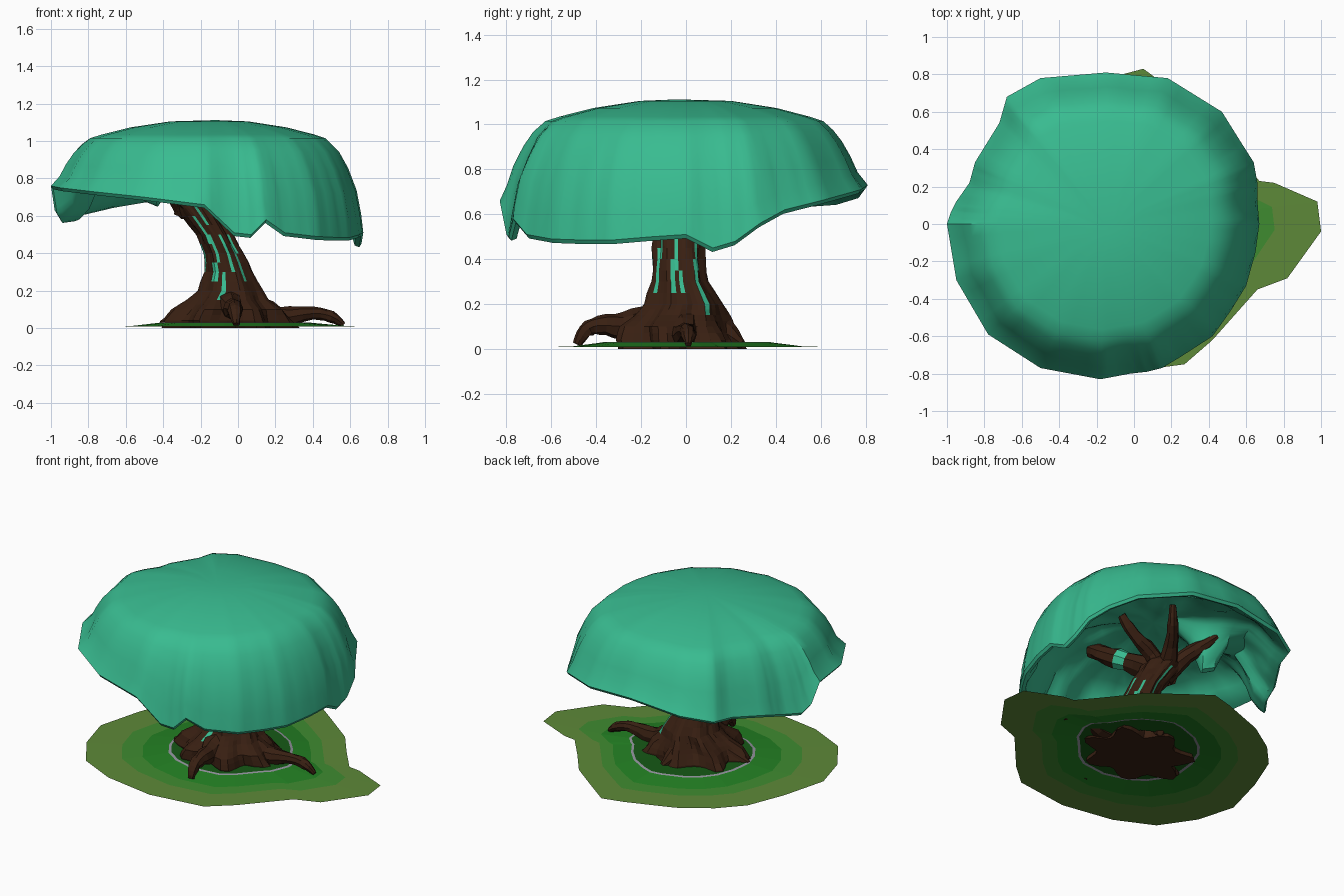
import bpy, bmesh, random
from math import sin, cos, pi, exp, hypot
from mathutils import Vector, noise

if "Cube" in bpy.data.objects:
    bpy.data.objects.remove(bpy.data.objects["Cube"])

random.seed(4)


def material(name, rgb):
    m = bpy.data.materials.new(name)
    m.diffuse_color = (*rgb, 1)
    m.use_nodes = True
    m.node_tree.nodes["Principled BSDF"].inputs["Base Color"].default_value = m.diffuse_color
    return m


TEAL = material("teal", (0.04, 0.50, 0.28))
BARK = material("bark", (0.04, 0.014, 0.006))
OLIVE = material("olive", (0.11, 0.25, 0.04))
GRASS = material("grass", (0.05, 0.26, 0.03))
BRIGHT = material("bright_grass", (0.017, 0.22, 0.017))
DEEP = material("deep_grass", (0.008, 0.10, 0.008))
STONE = material("stone", (0.3, 0.3, 0.35))


def loft(name, rings, mats, pick=lambda ring, seg: 0, smooth=None, up=False):
    """Skin a list of closed rings; a one-point ring becomes a pole."""
    bm = bmesh.new()
    vs = [[bm.verts.new(p) for p in r] for r in rings]
    for k in range(len(vs) - 1):
        a, b = vs[k], vs[k + 1]
        n = max(len(a), len(b))
        for i in range(n):
            j = (i + 1) % n
            if len(a) == 1:
                f = bm.faces.new((a[0], b[j], b[i]))
            elif len(b) == 1:
                f = bm.faces.new((a[i], a[j], b[0]))
            else:
                f = bm.faces.new((a[i], a[j], b[j], b[i]))
            f.material_index = pick(k, i)
    bmesh.ops.recalc_face_normals(bm, faces=bm.faces)
    if up:
        bm.normal_update()
        if sum(f.normal.z for f in bm.faces) < 0:
            bmesh.ops.reverse_faces(bm, faces=bm.faces)
    me = bpy.data.meshes.new(name)
    bm.to_mesh(me)
    bm.free()
    ob = bpy.data.objects.new(name, me)
    bpy.context.collection.objects.link(ob)
    for m in mats:
        me.materials.append(m)
    if smooth:
        bpy.ops.object.select_all(action='DESELECT')
        ob.select_set(True)
        bpy.context.view_layer.objects.active = ob
        bpy.ops.object.shade_smooth_by_angle(angle=smooth)
    return ob


def interp(table, x):
    if x <= table[0][0]:
        return table[0][1]
    for (x0, y0), (x1, y1) in zip(table, table[1:]):
        if x <= x1:
            return y0 + (y1 - y0) * (x - x0) / (x1 - x0)
    return table[-1][1]


def tube(name, path, radii, sides=8, teal_ring=None):
    """Knobbly tapering limb along a path of points."""
    pts, rads = [], []
    P = [Vector(p) for p in path]
    for k in range(len(P) - 1):
        p0, p3 = P[max(k - 1, 0)], P[min(k + 2, len(P) - 1)]
        for s in range(3):
            t = s / 3
            pts.append(0.5 * (2 * P[k] + (P[k + 1] - p0) * t
                       + (2 * p0 - 5 * P[k] + 4 * P[k + 1] - p3) * t * t
                       + (3 * P[k] - p0 - 3 * P[k + 1] + p3) * t ** 3))
            rads.append(radii[k] + (radii[k + 1] - radii[k]) * t)
    pts.append(P[-1])
    rads.append(radii[-1])
    rings = [[pts[0]]]
    side = (pts[1] - pts[0]).orthogonal()
    for k, p in enumerate(pts):
        d = (pts[min(k + 1, len(pts) - 1)] - pts[max(k - 1, 0)]).normalized()
        side = (side - d * side.dot(d)).normalized()
        other = d.cross(side)
        rings.append([p + (side * cos(a) + other * sin(a)) * rads[k] * random.uniform(0.85, 1.1)
                      for a in (2 * pi * i / sides for i in range(sides))])
    rings.append([pts[-1]])
    loft(name, rings, [BARK, TEAL], lambda k, i: int(k == teal_ring and i < 6))


# Canopy: uneven rim, outer dome above it and a crumpled lining inside
RIM = [(.67, 0, .51), (.66, .12, .45), (.66, .22, .48), (.64, .33, .56), (.57, .44, .62),
       (.47, .6, .66), (.18, .78, .71), (-.15, .81, .73), (-.5, .78, .69), (-.68, .68, .66),
       (-.72, .54, .65), (-.85, .33, .62), (-.88, .22, .59), (-.95, .12, .58), (-.98, .06, .63),
       (-1, 0, .76), (-.95, -.3, .75), (-.78, -.59, .73), (-.5, -.77, .70), (-.18, -.83, .66),
       (-.02, -.8, .51), (.07, -.79, .50), (.15, -.77, .58), (.25, -.71, .51), (.42, -.6, .49),
       (.52, -.46, .485), (.6, -.33, .485), (.65, -.15, .50)]
SIDE = [(.44, .995), (.6, .985), (.75, .95), (.85, .9), (.95, .835), (1.015, .755)]
rim = []
for a, b in zip(RIM, RIM[1:] + RIM[:1]):
    rim += [Vector(a).lerp(Vector(b), s / 4) for s in range(4)]
N = len(rim)
soft = [sum(rim[(i + d) % N].z for d in range(-7, 8)) / 15 for i in range(N)]
CX = -0.15


def at(p, f, z):
    return Vector((CX + (p.x - CX) * f, p.y * f, z))


def lining(p, f, z):
    v = at(p, f, z)
    v.z += 0.05 * noise.noise(v * 7)
    v.z -= 0.3 * exp(-((v.x + .45) ** 2 + (v.y - .15) ** 2) / .009)
    return v


rings = [[Vector((CX + .03, -.04, 1.112))]]
for f, z in ((.25, 1.105), (.5, 1.073), (.68, 1.035)):
    rings.append([at(p, f, z) for p in rim])
for t in (1, .86, .68, .45, .2):
    ring = []
    for i, p in enumerate(rim):
        f = interp(SIDE, soft[i] + (1.015 - soft[i]) * t)
        pleat = 0.006 * sin(i * 1.9) * (1 - t)
        ring.append(at(p, f + pleat, p.z + (1.015 - p.z) * t))
    rings.append(ring)
rings.append([p.copy() for p in rim])
rings.append([at(p, .985, p.z - .018) for p in rim])
rings.append([at(p, .955, p.z - .008) for p in rim])
for t, inset in ((.15, .07), (.4, .09), (.65, .11), (.85, .15)):
    ring = []
    for i, p in enumerate(rim):
        f = interp(SIDE, soft[i] + (.93 - soft[i]) * t)
        z = p.z + (.9 - p.z) * t
        fold = .05 * noise.noise(at(p, 1, z) * 7)
        ring.append(at(p, f - inset + fold, z))
    rings.append(ring)
for f, z in ((.6, .9), (.5, .92), (.4, .94), (.3, .95), (.15, .96)):
    rings.append([lining(p, f, z) for p in rim])
rings.append([Vector((CX, 0, .96))])
loft("canopy", rings, [TEAL], smooth=0.6)

# Trunk: leaning, flared and ribbed, with teal streaks (z, cx, cy, rx, ry)
LEVELS = [(0, -.05, -.03, .32, .26), (.04, -.06, -.04, .31, .26), (.1, -.05, -.05, .27, .24),
          (.15, -.05, -.03, .21, .2), (.2, -.04, -.015, .17, .17), (.3, -.05, -.03, .125, .125),
          (.4, -.075, -.035, .105, .113), (.5, -.12, -.035, .1, .113), (.6, -.185, -.03, .113, .12),
          (.68, -.24, -.02, .125, .125), (.77, -.29, -.02, .08, .09)]
SEGS = 44
# (segment, from z, to z)
STREAKS = [(37, .26, .42), (38, .38, .5), (42, .24, .36), (0, .24, .34), (43, .34, .52), (4, .16, .4),
           (5, .34, .5), (29, .27, .33), (28, .27, .33), (30, .36, .46), (31, .17, .27),
           (29, .46, .6), (34, .3, .5), (32, .55, .66), (16, .35, .55), (11, .42, .62), (23, .28, .42)]
levels = []
for a, b in zip(LEVELS, LEVELS[1:]):
    levels += [Vector(a).lerp(Vector(b), s / 2) for s in range(2)]
levels.append(Vector(LEVELS[-1]))
rings = [[(-.05, -.03, 0)]]
for z, cx, cy, rx, ry in levels:
    ring = []
    for i in range(SEGS):
        a = 2 * pi * i / SEGS
        rib = 0.05 + 0.12 * max(0, 1 - z / .22)
        m = 1 + rib * cos(7 * a + 1.2 + 3 * z) + .1 * noise.noise((cos(a) * 4, sin(a) * 4, z * 10))
        ring.append((cx + rx * m * cos(a), cy + ry * m * sin(a), z))
    rings.append(ring)
rings.append([(-.3, -.02, .79)])


def streak(k, i):
    if not 0 < k < len(levels):
        return 0
    z = levels[k - 1][0]
    return int(any(i == s and lo - .02 <= z < hi for s, lo, hi in STREAKS))


loft("trunk", rings, [BARK, TEAL], streak)

# Arching roots that reach past the flare
tube("right_root", [(.08, -.02, .12), (.22, -.01, .06), (.4, .0, .08), (.5, .01, .062), (.565, .01, .018)],
     [.08, .06, .036, .032, .014])
tube("front_root", [(-.04, -.15, .12), (-.03, -.28, .1), (-.02, -.39, .105), (-.015, -.45, .08),
                    (-.01, -.485, .02)], [.09, .06, .042, .035, .02])
tube("left_root", [(-.15, -.05, .12), (-.28, -.06, .07), (-.41, -.08, .02)], [.08, .05, .018])
tube("back_root", [(-.05, .1, .12), (-.03, .19, .06), (0, .25, .02)], [.08, .05, .02])

# Branches spreading up into the canopy
FORK = (-.25, -.02, .64)
BRANCHES = [
    ([FORK, (-.15, -.15, .73), (-.05, -.3, .82), (-.01, -.42, .9)], [.085, .068, .06, .045], 5),
    ([FORK, (-.3, -.12, .78), (-.32, -.22, .88), (-.33, -.26, 1.0)], [.09, .065, .055, .045], None),
    ([FORK, (-.38, -.06, .76), (-.46, -.04, .86), (-.5, -.06, .95)], [.08, .05, .04, .025], None),
    ([FORK, (-.34, .1, .75), (-.41, .2, .82), (-.45, .26, .86)], [.08, .05, .04, .02], None),
    ([FORK, (-.18, .14, .75), (-.1, .25, .82), (-.06, .3, .92)], [.07, .045, .035, .02], None),
    ([FORK, (-.14, .0, .74), (.0, .0, .82), (.1, .0, .92)], [.075, .05, .04, .025], None),
]
for n, (path, radii, cap) in enumerate(BRANCHES):
    tube(f"branch_{n + 1}", path, radii, 8, cap)

# Ground: one sheet of nested colour bands rising slightly to the trunk
EDGE = [(.67, .23), (.75, .22), (.98, .12), (1, -.04), (.82, -.29), (.66, -.35), (.42, -.62),
        (.27, -.75), (-.1, -.8), (-.45, -.74), (-.7, -.62), (-.85, -.4), (-.92, -.15), (-.84, .15),
        (-.74, .4), (-.6, .55), (-.4, .68), (-.1, .79), (.05, .83), (.2, .72), (.4, .57), (.53, .4)]
rings = []
for scale, z, rounding in ((1, .008, 0), (.77, .009, .1), (.64, .01, .3), (.47, .028, .6),
                           (.45, .031, .6), (.28, .03, .7)):
    ring = []
    for x, y in EDGE:
        r = hypot(x, y)
        k = scale * ((1 - rounding) + rounding * .82 / r)
        ring.append((x * k - .04 * rounding, y * k, z))
    rings.append(ring)
loft("ground", rings, [OLIVE, GRASS, BRIGHT, STONE, DEEP], lambda k, i: k, up=True)
